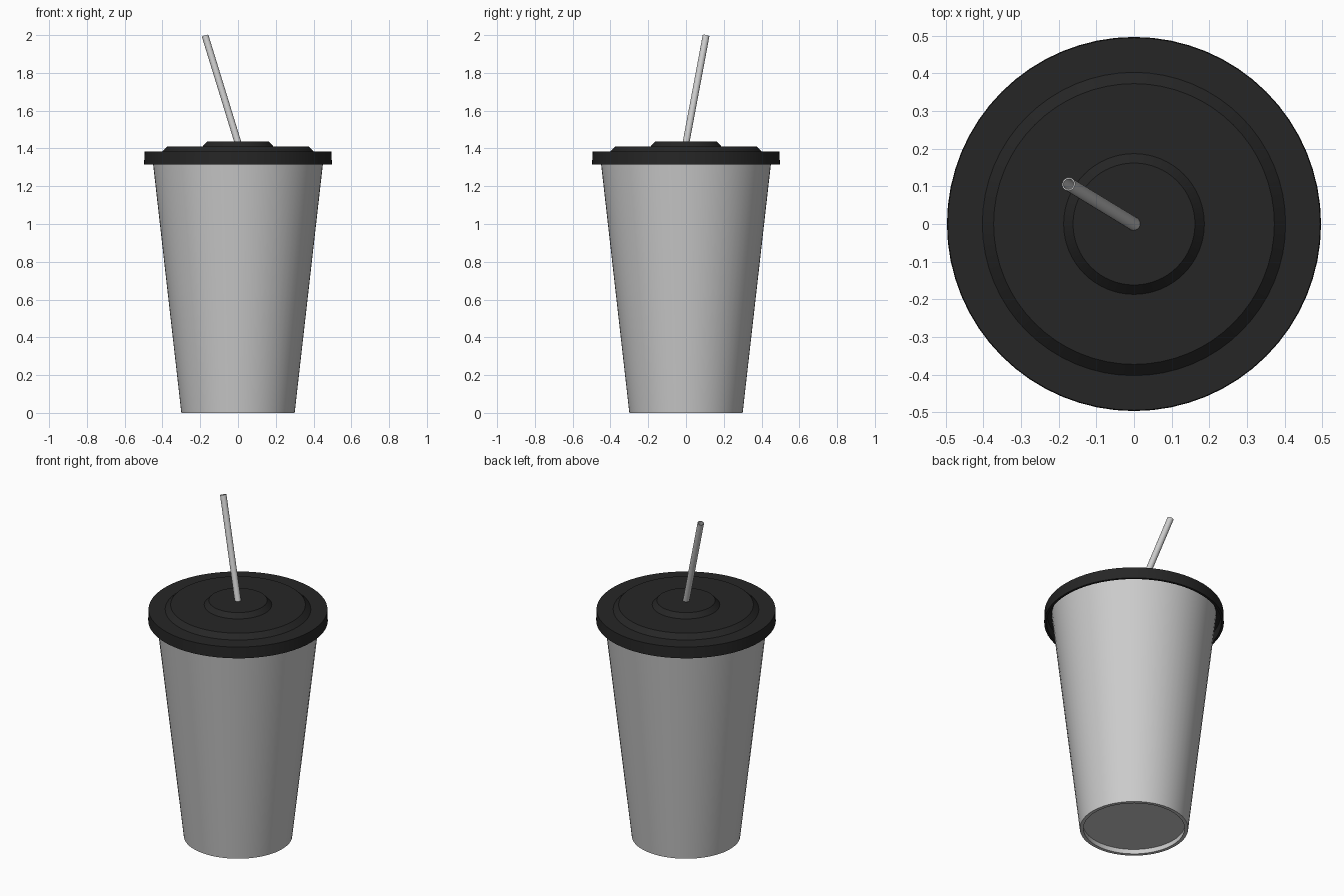
import bpy, math
from mathutils import Vector

cube = bpy.data.objects.get("Cube")
if cube:
    bpy.data.objects.remove(cube)


def material(name, rgb, roughness=0.5):
    mat = bpy.data.materials.new(name)
    mat.use_nodes = True
    mat.diffuse_color = (*rgb, 1)
    shader = mat.node_tree.nodes["Principled BSDF"]
    shader.inputs["Base Color"].default_value = (*rgb, 1)
    shader.inputs["Roughness"].default_value = roughness
    return mat


def lathe(name, profile, mat, sides=64, closed=False):
    """Spin (radius, height) points about z; a zero radius becomes a pole."""
    verts, faces, rings = [], [], []
    for r, z in profile:
        count = sides if r > 0 else 1
        rings.append([len(verts) + i for i in range(count)])
        for i in range(count):
            a = math.tau * i / sides
            verts.append((r * math.cos(a), r * math.sin(a), z))
    pairs = list(zip(rings, rings[1:]))
    if closed:
        pairs.append((rings[-1], rings[0]))
    for low, high in pairs:
        for i in range(sides):
            j = (i + 1) % sides
            quad = [low[i % len(low)], low[j % len(low)],
                    high[j % len(high)], high[i % len(high)]]
            faces.append(list(dict.fromkeys(quad)))
    mesh = bpy.data.meshes.new(name)
    mesh.from_pydata(verts, [], faces)
    mesh.materials.append(mat)
    obj = bpy.data.objects.new(name, mesh)
    bpy.context.collection.objects.link(obj)
    bpy.ops.object.select_all(action="DESELECT")
    obj.select_set(True)
    bpy.context.view_layer.objects.active = obj
    bpy.ops.object.shade_smooth_by_angle(angle=math.radians(25))
    return obj


grey = material("light grey", (0.6, 0.6, 0.6))
black = material("soft black", (0.019, 0.019, 0.019))

# Tapered cup: recessed base, outer wall, rim, inner wall and floor
lathe("cup", [(0, 0.03), (0.283, 0.03), (0.28, 0), (0.3, 0), (0.455, 1.365),
              (0.435, 1.365), (0.285, 0.05), (0, 0.05)], grey)

# Stepped lid with a hollow skirt that hangs over the cup rim
lathe("lid", [(0, 1.365), (0.48, 1.365), (0.483, 1.315), (0.497, 1.315),
              (0.495, 1.383), (0.403, 1.383), (0.373, 1.411), (0.187, 1.411),
              (0.162, 1.438), (0, 1.438)], black)

# Leaning hollow straw
base, tip = Vector((0, 0, 1.43)), Vector((-0.174, 0.106, 1.996))
lean = tip - base
straw = lathe("straw", [(0.014, 0), (0.018, 0), (0.018, lean.length),
                        (0.014, lean.length)], grey, sides=24, closed=True)
straw.location = base
straw.rotation_euler = lean.to_track_quat("Z", "Y").to_euler()
